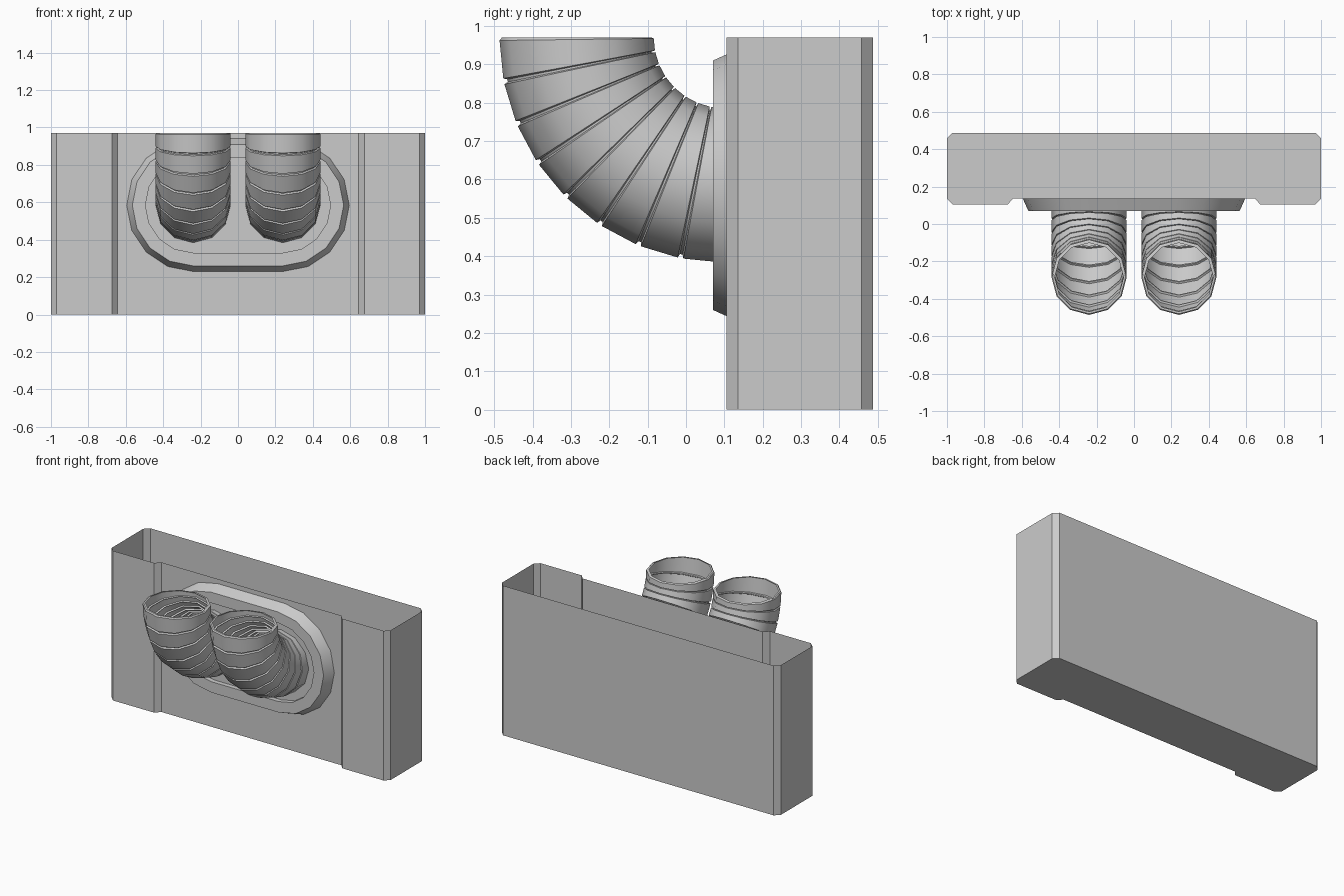
import bpy, bmesh, math

if "Cube" in bpy.data.objects:
    bpy.data.objects.remove(bpy.data.objects["Cube"])

Z_TOP = 0.97       # top of box and pipes
PLATE_Z = 0.585    # centre height of the plate


def make_object(name, bm, smooth=0, recalc=True):
    if recalc:
        bmesh.ops.recalc_face_normals(bm, faces=bm.faces)
    mesh = bpy.data.meshes.new(name)
    bm.to_mesh(mesh)
    bm.free()
    ob = bpy.data.objects.new(name, mesh)
    bpy.context.collection.objects.link(ob)
    if smooth:
        bpy.ops.object.select_all(action='DESELECT')
        ob.select_set(True)
        bpy.context.view_layer.objects.active = ob
        bpy.ops.object.shade_smooth_by_angle(angle=math.radians(smooth))
    return ob


def loft(bm, rings):
    """Join closed rings of points with quads; returns the vertex rings."""
    loops = [[bm.verts.new(p) for p in ring] for ring in rings]
    for a, b in zip(loops, loops[1:]):
        n = len(a)
        for i in range(n):
            j = (i + 1) % n
            bm.faces.new((a[i], a[j], b[j], b[i]))
    return loops


# Open-topped thin box: chamfered corners, shallow recess across the front
half = [(0.645, 0.137), (0.675, 0.105), (0.97, 0.105), (1.0, 0.135),
        (1.0, 0.457), (0.97, 0.487)]
outline = half + [(-x, y) for x, y in reversed(half)]
bm = bmesh.new()
loops = loft(bm, [[(x, y, z) for x, y in outline] for z in (0, Z_TOP)])
bm.faces.new(list(reversed(loops[0])))
make_object("box_shell", bm, recalc=False)


# Stadium-shaped mounting plate with bevelled rim and sunken centre
def stadium(r, y, cx=0.24, steps=8):
    pts = []
    for side, start in ((1, -90), (-1, 90)):
        for i in range(steps + 1):
            a = math.radians(start + 180 * i / steps)
            pts.append((side * cx + r * math.cos(a), y, PLATE_Z + r * math.sin(a)))
    return pts


bm = bmesh.new()
loops = loft(bm, [stadium(0.355, 0.137), stadium(0.325, 0.07),
                  stadium(0.255, 0.07), stadium(0.255, 0.10)])
bm.faces.new(loops[-1])
bmesh.ops.recalc_face_normals(bm, faces=bm.faces)
if loops[-1][0].link_faces[-1].normal.y > 0 and bm.faces[:][-1].normal.y > 0:
    bmesh.ops.reverse_faces(bm, faces=bm.faces)
make_object("mounting_plate", bm, smooth=30, recalc=False)


# Ribbed elbow pipes: eight segments round a quarter bend
BEND_Y, BEND_R, SIDES, SEGMENTS = 0.10, 0.385, 12, 8


def pipe_ring(cx, angle, r):
    a = math.radians(angle)
    ring = []
    for i in range(SIDES):
        t = 2 * math.pi * i / SIDES
        d = BEND_R + r * math.sin(t)
        ring.append((cx + r * math.cos(t), BEND_Y - d * math.cos(a),
                     Z_TOP - d * math.sin(a)))
    return ring


def pipe(name, cx):
    step = 90 / SEGMENTS
    rings = [(0, 0.184), (0, 0.195)]
    for s in range(SEGMENTS):
        lo, hi = s * step, (s + 1) * step
        rings += [(lo + 0.75, 0.201), (hi - 0.75, 0.201)]
        if s < SEGMENTS - 1:
            rings += [(hi - 0.35, 0.191), (hi + 0.35, 0.191)]
    rings.append((90, 0.195))
    bm = bmesh.new()
    loft(bm, [pipe_ring(cx, a, r) for a, r in rings])
    make_object(name, bm, smooth=35)


pipe("left_pipe", -0.24)
pipe("right_pipe", 0.24)
